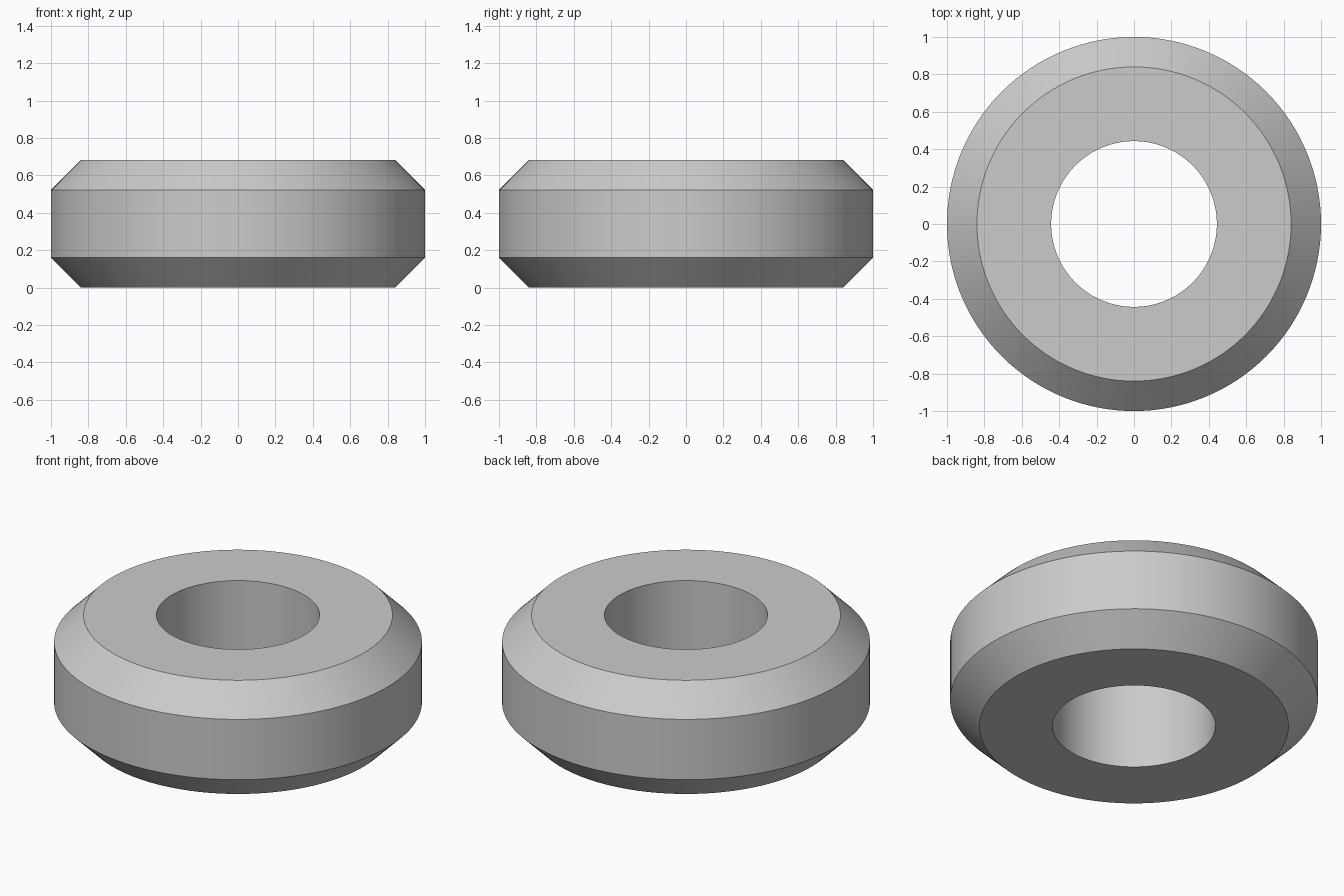
import bpy
import bmesh
from math import cos, sin, tau, radians

cube = bpy.data.objects.get("Cube")
if cube:
    bpy.data.objects.remove(cube, do_unlink=True)

# Dimensions
OUTER, BORE, HEIGHT, CHAMFER = 1.0, 0.443, 0.682, 0.16
SEGMENTS = 128

# Material
grey = bpy.data.materials.new("light_grey")
grey.use_nodes = True
grey.diffuse_color = (0.6, 0.6, 0.6, 1)
grey.node_tree.nodes["Principled BSDF"].inputs["Base Color"].default_value = grey.diffuse_color

# Ring cross-section as (radius, height), listed counter-clockwise
profile = [
    (BORE, 0),
    (OUTER - CHAMFER, 0),
    (OUTER, CHAMFER),
    (OUTER, HEIGHT - CHAMFER),
    (OUTER - CHAMFER, HEIGHT),
    (BORE, HEIGHT),
]

# Revolve the cross-section into a closed ring
bm = bmesh.new()
loops = []
for i in range(SEGMENTS):
    a = tau * i / SEGMENTS
    loops.append([bm.verts.new((r * cos(a), r * sin(a), z)) for r, z in profile])
for i, here in enumerate(loops):
    after = loops[(i + 1) % SEGMENTS]
    for j in range(len(profile)):
        k = (j + 1) % len(profile)
        bm.faces.new((here[j], after[j], after[k], here[k]))
bmesh.ops.recalc_face_normals(bm, faces=bm.faces)

mesh = bpy.data.meshes.new("chamfered_ring")
bm.to_mesh(mesh)
bm.free()
mesh.materials.append(grey)
ring = bpy.data.objects.new("chamfered_ring", mesh)
bpy.context.collection.objects.link(ring)

# Smooth round walls with crisp chamfer edges
bpy.ops.object.select_all(action="DESELECT")
ring.select_set(True)
bpy.context.view_layer.objects.active = ring
bpy.ops.object.shade_smooth_by_angle(angle=radians(30))
